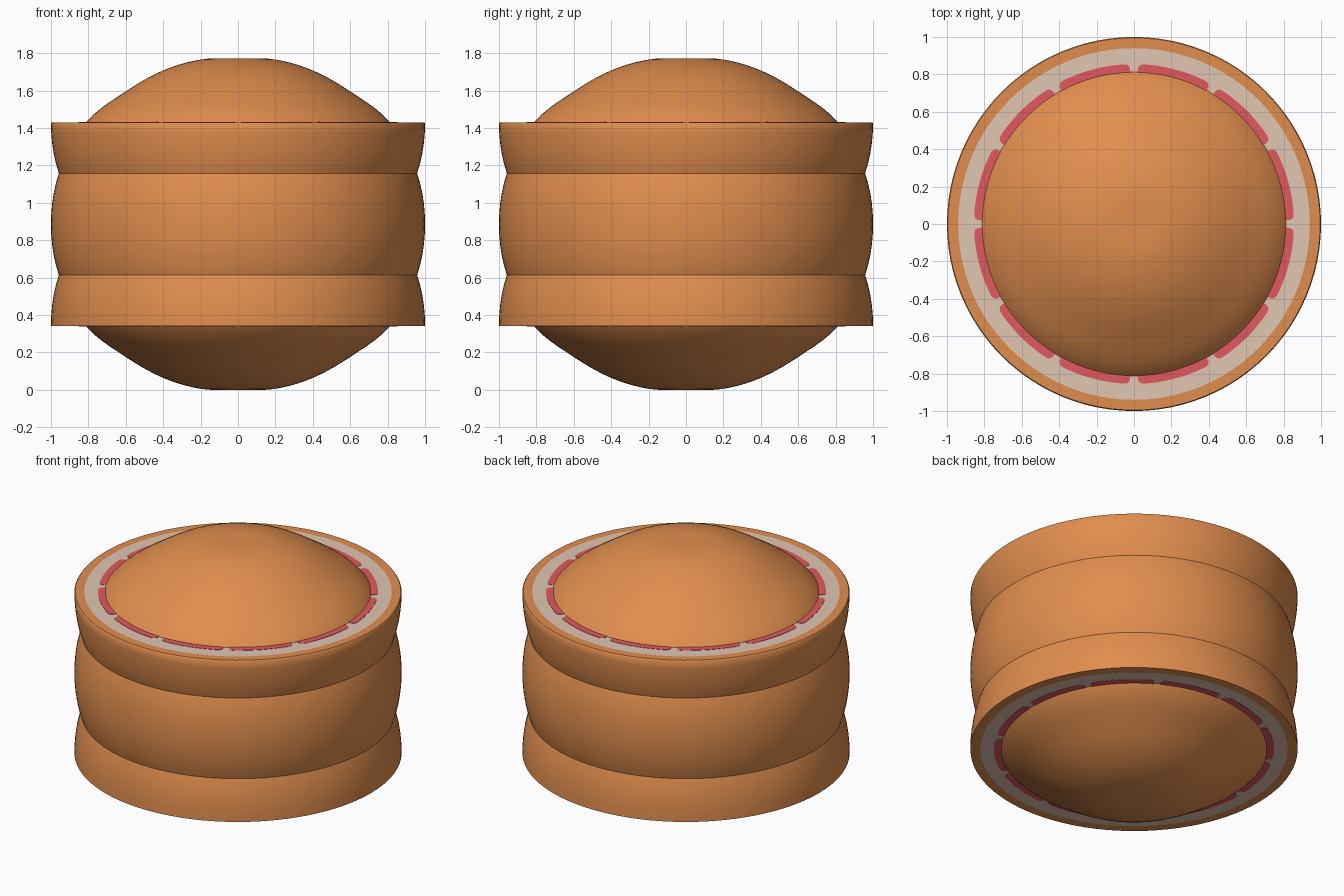
import bpy, bmesh, math
from mathutils import Vector

cube = bpy.data.objects.get("Cube")
if cube:
    bpy.data.objects.remove(cube, do_unlink=True)

SIDES = 96
MID, CUT = 0.886, 0.544          # centre height, and distance from it to each cut face
RIND_IN, FLESH_OUT = 0.94, 0.855


def material(name, rgb):
    mat = bpy.data.materials.new(name)
    mat.use_nodes = True
    mat.diffuse_color = (*rgb, 1)
    mat.node_tree.nodes["Principled BSDF"].inputs["Base Color"].default_value = (*rgb, 1)
    return mat


ORANGE = material("orange_peel", (0.75, 0.27, 0.076))
PITH = material("pale_pith", (0.75, 0.57, 0.45))
FLESH = material("red_flesh", (0.75, 0.10, 0.115))


def add_object(name, bm, mats, smooth_angle):
    mesh = bpy.data.meshes.new(name)
    bm.to_mesh(mesh)
    bm.free()
    for mat in mats:
        mesh.materials.append(mat)
    obj = bpy.data.objects.new(name, mesh)
    bpy.context.collection.objects.link(obj)
    bpy.ops.object.select_all(action='DESELECT')
    obj.select_set(True)
    bpy.context.view_layer.objects.active = obj
    bpy.ops.object.shade_smooth_by_angle(angle=math.radians(smooth_angle))
    return obj


def lathe(name, profile, mats, smooth_angle=50, rule=None):
    """Turn (radius, height) points around z; points run upwards or inwards."""
    bm = bmesh.new()
    rings = []
    for r, z in profile:
        if r < 1e-5:
            rings.append([bm.verts.new((0, 0, z))] * SIDES)
            continue
        rings.append([bm.verts.new((r * math.cos(t), r * math.sin(t), z))
                      for t in (math.tau * i / SIDES for i in range(SIDES))])
    for low, high in zip(rings, rings[1:]):
        for i in range(SIDES):
            j = (i + 1) % SIDES
            corners = list(dict.fromkeys((low[i], low[j], high[j], high[i])))
            face = bm.faces.new(corners)
            if rule:
                face.material_index = rule(face)
    return add_object(name, bm, mats, smooth_angle)


# Half outline of a slightly flattened fruit, from equator to pole
KEYS = [(1, 0), (0.957, 0.275), (0.813, 0.544), (0.6, 0.71), (0.4, 0.822),
        (0.2, 0.88), (0, 0.886)]


def smooth_outline(keys, steps=5):
    pts = [Vector(k) for k in keys]
    first = Vector((pts[1].x, -pts[1].y))
    last = Vector((-pts[-2].x, pts[-2].y))
    pts = [first, *pts, last]
    out = []
    for a, b, c, d in zip(pts, pts[1:], pts[2:], pts[3:]):
        for s in range(steps):
            t = s / steps
            out.append(0.5 * (2 * b + (c - a) * t + (2 * a - 5 * b + 4 * c - d) * t ** 2
                              + (3 * b - a - 3 * c + d) * t ** 3))
    return [(p.x, p.y) for p in out] + [keys[-1]]


HALF = smooth_outline(KEYS)

# Whole fruit in the middle
lower = [(r, MID - h) for r, h in reversed(HALF)]
lathe("whole_fruit", lower + [(r, MID + h) for r, h in HALF[1:]], [ORANGE])


# One pulp segment: a wedge with rounded outer corners
def segment_outline(angle):
    half = math.pi / 12
    gap = 0.02
    edge = half - math.asin(gap / FLESH_OUT)
    turn = 0.035

    def polar(r, a):
        return Vector((r * math.cos(a), r * math.sin(a)))

    def corner(side):
        mid = polar(FLESH_OUT, side * edge)
        start = mid - polar(turn, side * half)
        end = polar(FLESH_OUT, side * (edge - turn / FLESH_OUT))
        ts = [i / 5 for i in range(6)]
        return [start * (1 - t) ** 2 + mid * 2 * t * (1 - t) + end * t * t for t in ts]

    span = edge - turn / FLESH_OUT
    arc = [polar(FLESH_OUT, span * (i / 5 - 1)) for i in range(1, 10)]
    points = [polar(gap / math.sin(half), 0)] + corner(-1) + arc + corner(1)[::-1]
    c, s = math.cos(angle), math.sin(angle)
    return [(p.x * c - p.y * s, p.x * s + p.y * c) for p in points]


def face_rule(face):
    return 0 if face.calc_center_median().xy.length > RIND_IN else 1


# Cut halves: peel, cut face and twelve pulp segments each
for label, side in (("upper", 1), ("lower", -1)):
    z = MID + side * CUT
    if side > 0:
        skin = [(r, z - h) for r, h in reversed(HALF[1:])] + [(1, z - 0.006), (0.995, z)]
        disc = [(0.995, z), (RIND_IN, z), (0, z)]
    else:
        skin = [(r, z + h) for r, h in HALF]
        disc = [(0, z), (RIND_IN, z), (1, z)]
    lathe(label + "_half_peel", skin, [ORANGE])
    lathe(label + "_cut_face", disc, [ORANGE, PITH], 30, face_rule)

    bm = bmesh.new()
    for k in range(12):
        outline = segment_outline((k + 0.5) * math.pi / 6)
        base = [bm.verts.new((x, y, z - side * 0.001)) for x, y in outline]
        top = [bm.verts.new((x, y, z + side * 0.002)) for x, y in outline]
        bm.faces.new(base[::-1])
        bm.faces.new(top)
        for i in range(len(base)):
            j = (i + 1) % len(base)
            bm.faces.new((base[i], base[j], top[j], top[i]))
    bmesh.ops.recalc_face_normals(bm, faces=bm.faces)
    add_object(label + "_pulp_segments", bm, [FLESH], 30)
